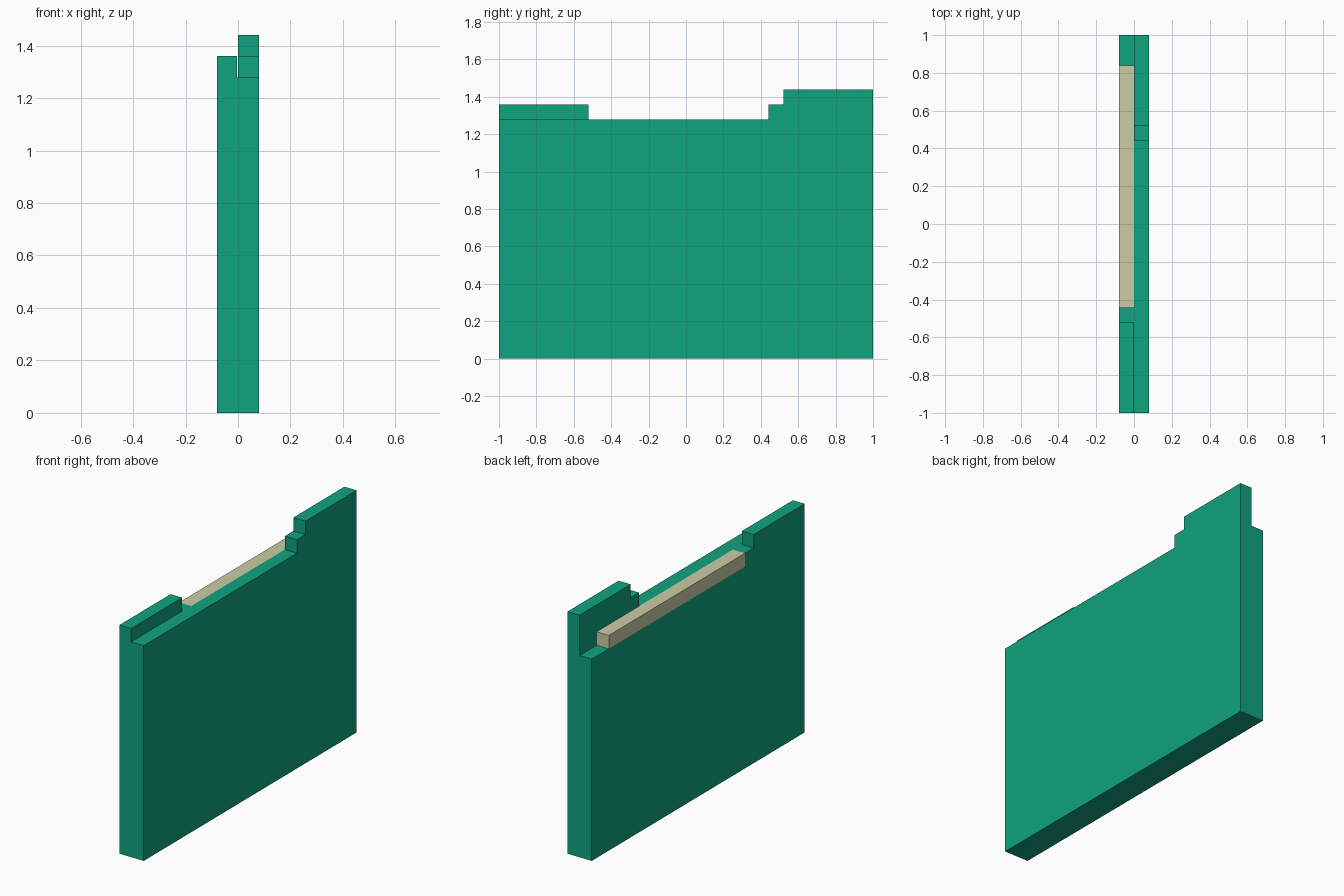
import bpy, bmesh
from mathutils import Vector

if "Cube" in bpy.data.objects:
    bpy.data.objects.remove(bpy.data.objects["Cube"])


def material(name, rgb):
    m = bpy.data.materials.new(name)
    m.diffuse_color = (*rgb, 1.0)
    m.use_nodes = True
    m.node_tree.nodes["Principled BSDF"].inputs["Base Color"].default_value = m.diffuse_color
    return m


green = material("green", (0.0052, 0.366, 0.212))
cream = material("cream", (0.60, 0.60, 0.38))


def box(name, lo, hi, mat):
    """Axis-aligned box between two corners."""
    lo, hi = Vector(lo), Vector(hi)
    bm = bmesh.new()
    bmesh.ops.create_cube(bm, size=1.0)
    for v in bm.verts:
        v.co = (lo + hi) / 2 + Vector(a * b for a, b in zip(v.co, hi - lo))
    mesh = bpy.data.meshes.new(name)
    bm.to_mesh(mesh)
    bm.free()
    mesh.materials.append(mat)
    ob = bpy.data.objects.new(name, mesh)
    bpy.context.collection.objects.link(ob)
    return ob


# Main panel, with its stepped top edge cut from a full slab
panel = box("panel", (-0.08, -1, 0), (0.08, 1, 1.44), green)

SEAM = -0.003
cuts = [
    ((-0.2, -2, 1.36), (0, 2, 2)),            # left half, upper step
    ((-0.2, -0.52, 1.28), (0, 2, 2)),         # left half, middle step
    ((-0.2, -0.44, 1.20), (0, 2, 2)),         # left half, ledge for the strip
    ((SEAM, -2, 1.28), (0.2, 0.44, 2)),       # right half, low edge
    ((SEAM, -2, 1.36), (0.2, 0.52, 2)),       # right half, small step
]
bpy.context.view_layer.objects.active = panel
for lo, hi in cuts:
    cutter = box("cutter", lo, hi, green)
    cutter.hide_render = True
    mod = panel.modifiers.new("cut", 'BOOLEAN')
    mod.operation = 'DIFFERENCE'
    mod.solver = 'EXACT'
    mod.object = cutter
    bpy.ops.object.modifier_apply(modifier=mod.name)
    bpy.data.objects.remove(cutter, do_unlink=True)

# Cream strip lying on the ledge
box("top_strip", (-0.08, -0.44, 1.20), (0, 0.84, 1.28), cream)
